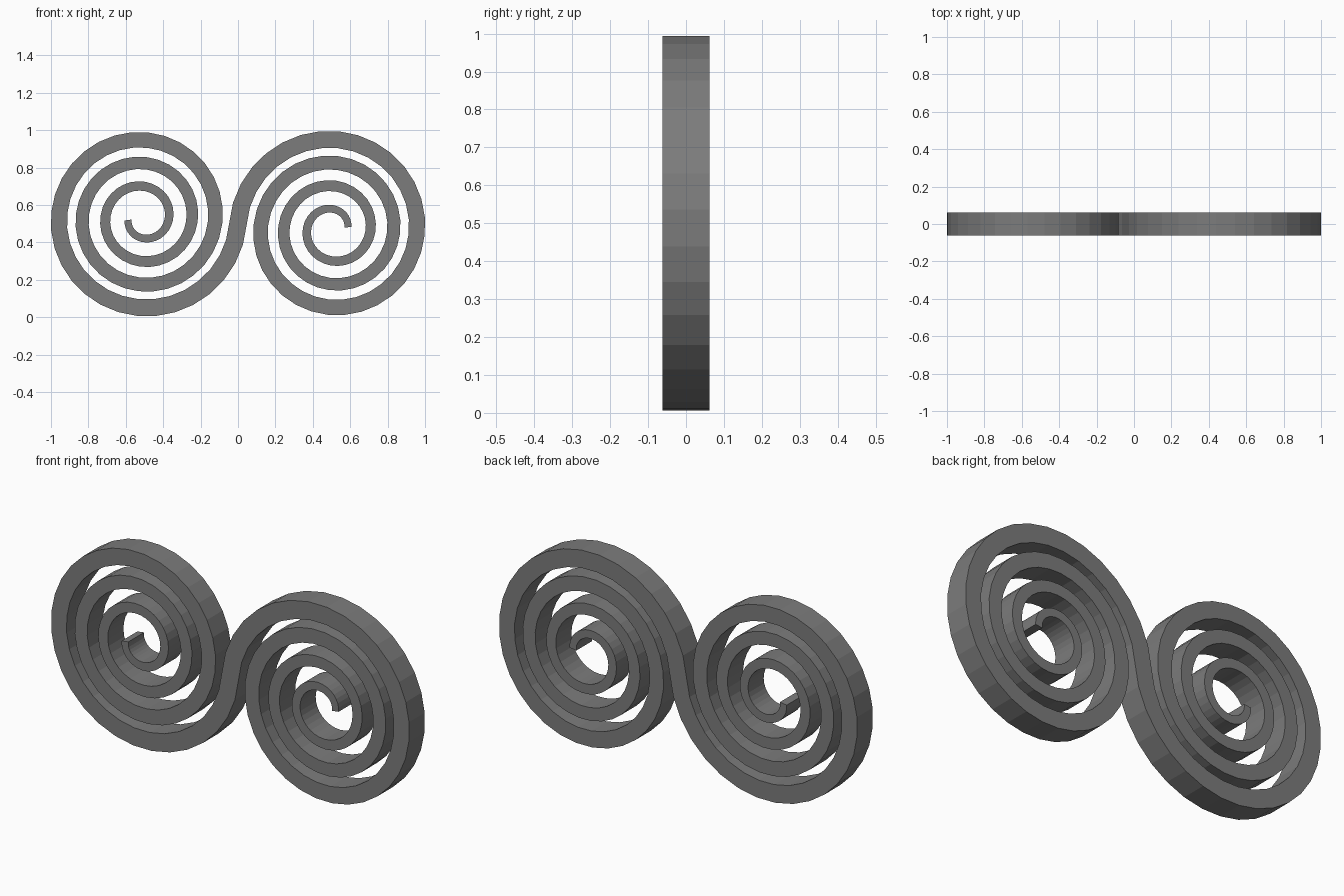
import bpy, bmesh, math
from mathutils import Vector

cube = bpy.data.objects.get("Cube")
if cube:
    bpy.data.objects.remove(cube, do_unlink=True)

STEPS_PER_TURN = 32
STEPS = 111                       # from the inner tip to the middle joint
START = math.radians(187.65)      # direction of the inner tip
COIL_CENTRE = Vector((-0.508, 0, 0.53))
MIDDLE = Vector((0, 0, 0.5))
DEPTH = Vector((0, 0.0625, 0))

# Grey metal
metal = bpy.data.materials.new("grey_metal")
metal.use_nodes = True
metal.diffuse_color = (0.2, 0.2, 0.2, 1)
metal.node_tree.nodes["Principled BSDF"].inputs["Base Color"].default_value = (0.2, 0.2, 0.2, 1)


def coil_section(step):
    """Centre of the band and its half-width vector, on the left coil."""
    turns = step / STEPS_PER_TURN
    angle = START + turns * math.tau
    outward = Vector((math.cos(angle), 0, math.sin(angle)))
    centre = COIL_CENTRE + outward * (0.08 + 0.124 * turns)
    half_width = outward * (0.038 + 0.0162 * turns) / 2
    return centre, half_width


# Left coil, joint, then the same coil turned half round about the middle
left = [coil_section(i) for i in range(STEPS)]
joint = [(MIDDLE, coil_section(STEPS)[1])]
right = [(2 * MIDDLE - c, w) for c, w in reversed(left)]

# Sweep a rectangular section along the whole band
bm = bmesh.new()
rings = []
for centre, w in left + joint + right:
    corners = (w - DEPTH, w + DEPTH, -w + DEPTH, -w - DEPTH)
    rings.append([bm.verts.new(centre + c) for c in corners])
for a, b in zip(rings, rings[1:]):
    for k in range(4):
        n = (k + 1) % 4
        bm.faces.new((a[k], a[n], b[n], b[k]))
bm.faces.new(rings[0])
bm.faces.new(rings[-1])
bmesh.ops.recalc_face_normals(bm, faces=bm.faces)

mesh = bpy.data.meshes.new("double_spiral_band")
bm.to_mesh(mesh)
bm.free()
mesh.materials.append(metal)
band = bpy.data.objects.new("double_spiral_band", mesh)
bpy.context.collection.objects.link(band)
